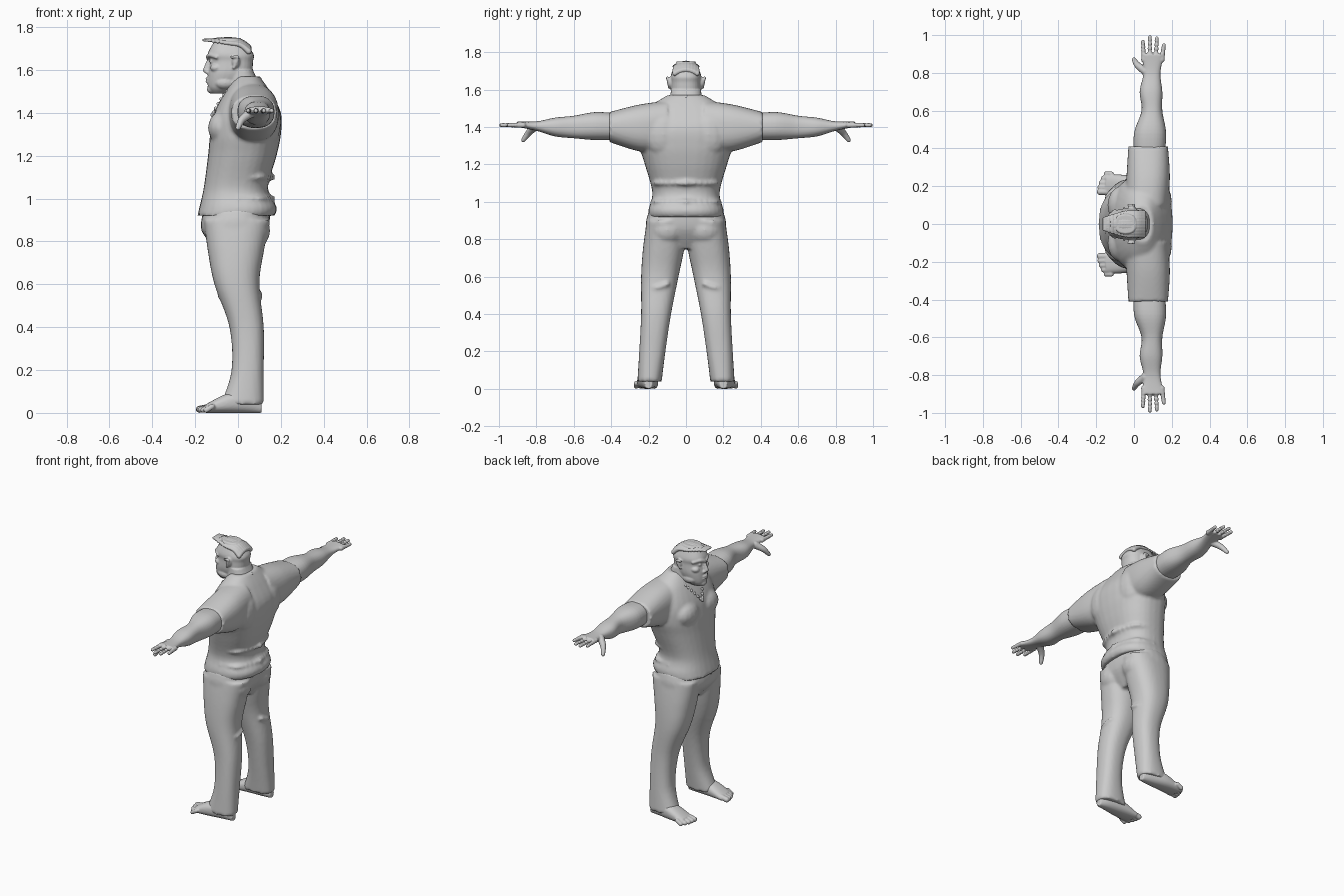
import bpy, bmesh, math
from mathutils import Vector, Matrix

cube = bpy.data.objects.get("Cube")
if cube:
    bpy.data.objects.remove(cube, do_unlink=True)

grey = bpy.data.materials.new("clay grey")
grey.use_nodes = True
grey.diffuse_color = (.6, .6, .6, 1)
grey.node_tree.nodes["Principled BSDF"].inputs["Base Color"].default_value = grey.diffuse_color


def smooth_path(rows, steps=6):
    """Interpolate equal-length rows with a curve passing through each of them."""
    rows = [Vector(row) for row in rows]
    last = len(rows) - 1
    path = []
    for i in range(last):
        before, start, end, after = (rows[min(max(k, 0), last)] for k in range(i - 1, i + 3))
        leave, arrive = (end - before) / 2, (after - start) / 2
        for step in range(steps):
            t = step / steps
            ease = t * t * (3 - 2 * t)
            path.append(start.lerp(end, ease) + leave * t * (1 - t) ** 2
                        - arrive * t * t * (1 - t))
    return path + [rows[last]]


def rounded(value, power=2.4):
    return math.copysign(abs(value) ** (2 / power), value)


def loft(bm, axis, rows, sides=32):
    """Each row is a position along the axis and the low and high extents across it."""
    rings = []
    for along, low_a, high_a, low_b, high_b in smooth_path(rows):
        ring = []
        for k in range(sides):
            angle = math.tau * k / sides
            a = (low_a + high_a) / 2 + (high_a - low_a) / 2 * rounded(math.cos(angle))
            b = (low_b + high_b) / 2 + (high_b - low_b) / 2 * rounded(math.sin(angle))
            place = {"x": (along, a, b), "y": (a, along, b), "z": (a, b, along)}
            ring.append(bm.verts.new(place[axis]))
        rings.append(ring)
    for low, high in zip(rings, rings[1:]):
        for k in range(sides):
            bm.faces.new((low[k - 1], low[k], high[k], high[k - 1]))
    bm.faces.new(rings[0])
    bm.faces.new(rings[-1])


def column(bm, rows):
    """Upright loft from rows of height, front, back and half width."""
    loft(bm, "z", [(z, front, back, -half, half) for z, front, back, half in rows])


def blob(bm, centre, size):
    matrix = Matrix.Translation(centre) @ Matrix.Diagonal((*size, 1))
    bmesh.ops.create_uvsphere(bm, u_segments=16, v_segments=10, radius=1, matrix=matrix)


def tube(bm, points, thick, thin):
    """Tapered roll made of closely spaced balls along a smooth path."""
    path = smooth_path(points)
    for i, point in enumerate(path):
        radius = thick + (thin - thick) * i / (len(path) - 1)
        blob(bm, point, (radius, radius, radius))


def mirror_side(bm):
    copy = bmesh.ops.duplicate(bm, geom=bm.verts[:] + bm.edges[:] + bm.faces[:])["geom"]
    verts = [item for item in copy if isinstance(item, bmesh.types.BMVert)]
    bmesh.ops.scale(bm, vec=(1, -1, 1), verts=verts)


def finish(bm, name, voxel=.005, smoothing=2):
    """Fuse the volumes into one smooth skin."""
    bmesh.ops.recalc_face_normals(bm, faces=bm.faces[:])
    mesh = bpy.data.meshes.new(name)
    bm.to_mesh(mesh)
    bm.free()
    mesh.materials.append(grey)
    mesh.shade_smooth()
    obj = bpy.data.objects.new(name, mesh)
    bpy.context.collection.objects.link(obj)
    fuse = obj.modifiers.new("fuse", "REMESH")
    fuse.mode = "VOXEL"
    fuse.voxel_size = voxel
    fuse.use_smooth_shade = True
    soften = obj.modifiers.new("soften", "SMOOTH")
    soften.iterations = smoothing


# Shirt: sleeve, chest, shoulder blade and waist folds, mirrored, then the torso
bm = bmesh.new()
loft(bm, "y", [(.1, -.05, .18, 1.26, 1.54), (.25, -.04, .19, 1.27, 1.52),
               (.41, -.03, .18, 1.32, 1.48)])
blob(bm, (-.07, .1, 1.33), (.07, .1, .08))
blob(bm, (.14, .12, 1.36), (.06, .1, .12))
for height in (1, 1.1):
    tube(bm, [(.16, 0, height), (.11, .15, height), (0, .18, height)], .015, .01)
mirror_side(bm)
column(bm, [(.92, -.19, .17, .2), (.96, -.18, .18, .2), (1.05, -.16, .14, .18),
            (1.2, -.14, .18, .22), (1.3, -.13, .2, .25), (1.4, -.11, .2, .25),
            (1.5, -.06, .15, .2), (1.57, -.01, .1, .1)])
finish(bm, "shirt", voxel=.01)

# Raised neckline with a V at the front
bm = bmesh.new()
tube(bm, [(.1, 0, 1.56), (.05, .1, 1.55), (-.05, .08, 1.5), (-.12, 0, 1.39)], .01, .01)
mirror_side(bm)
finish(bm, "collar")

# Trousers: leg, seat and knee folds, mirrored, then the hips
bm = bmesh.new()
loft(bm, "z", [(.04, -.08, .12, .13, .26), (.2, -.03, .12, .11, .25), (.4, -.04, .12, .08, .24),
               (.6, -.11, .1, .04, .24), (.75, -.14, .12, .01, .23), (.9, -.16, .15, 0, .21)])
blob(bm, (.08, .1, .85), (.07, .09, .08))
for x in (-.08, .1):
    tube(bm, [(x, .1, .56), (x, .17, .54), (0, .23, .57)], .012, .007)
mirror_side(bm)
column(bm, [(.75, -.09, .08, .1), (.85, -.17, .14, .21), (.95, -.16, .15, .2)])
finish(bm, "trousers", voxel=.01)

# Bare feet with a row of toes
bm = bmesh.new()
loft(bm, "x", [(-.15, .15, .26, 0, .04), (-.05, .15, .26, 0, .09),
               (.05, .16, .24, 0, .1), (.11, .18, .22, 0, .05)])
for i in range(5):
    y = .17 + i * .024
    radius = .017 - i * .001
    tip = i * i * .002 - .18
    tube(bm, [(-.12, y, .03), (tip, y, radius)], radius, radius)
mirror_side(bm)
finish(bm, "feet")

# Arms running into palms, with fingers and thumb
bm = bmesh.new()
loft(bm, "y", [(.34, 0, .16, 1.33, 1.47), (.48, 0, .17, 1.33, 1.48), (.6, .04, .15, 1.34, 1.46),
               (.7, .03, .15, 1.35, 1.45), (.8, .05, .14, 1.38, 1.43), (.9, .04, .16, 1.4, 1.43)])
for i in range(4):
    x = .052 + i * .032
    tip = .99 - .015 * (i - 1.3) ** 2
    tube(bm, [(x, .87, 1.41), (x + (i - 1) * .005, tip, 1.41)], .015, .011)
tube(bm, [(.06, .81, 1.4), (.02, .84, 1.37), (0, .87, 1.33)], .024, .012)
mirror_side(bm)
finish(bm, "arms")

# Head: brow, cheek, nostril, jaw and ear, mirrored
bm = bmesh.new()
tube(bm, [(-.14, .01, 1.66), (-.13, .04, 1.67), (-.1, .07, 1.66)], .011, .009)
blob(bm, (-.1, .05, 1.61), (.03, .025, .02))
blob(bm, (-.12, .03, 1.64), (.014, .015, .01))
blob(bm, (-.14, .01, 1.59), (.014, .012, .01))
blob(bm, (-.06, .05, 1.54), (.05, .03, .03))
blob(bm, (-.01, .08, 1.64), (.02, .02, .03))
tube(bm, [(-.03, .1, 1.66), (0, .1, 1.66), (-.02, .09, 1.61)], .007, .007)
mirror_side(bm)

# Skull, neck, nose, lips and chin
column(bm, [(1.49, -.12, -.06, .03), (1.52, -.14, 0, .06), (1.58, -.14, .06, .08),
            (1.64, -.13, .07, .08), (1.68, -.14, .07, .08), (1.75, -.1, .01, .05)])
column(bm, [(1.4, -.1, .12, .09), (1.5, -.06, .11, .09), (1.6, -.05, .07, .08)])
tube(bm, [(-.13, 0, 1.66), (-.15, 0, 1.6)], .009, .014)
for height in (1.545, 1.56):
    blob(bm, (-.14, 0, height), (.012, .025, .007))
blob(bm, (-.125, 0, 1.51), (.02, .03, .02))
finish(bm, "head")

# Short hair swept forward to a point
bm = bmesh.new()
for i in range(-4, 5):
    y = i * .015
    crown = 1.746 - i * i * .0012
    tube(bm, [(.05, y, crown - .04), (.01, y, crown - .01), (-.06, y, crown),
              (-.16, y / 2, 1.74)], .014, .007)
finish(bm, "hair", smoothing=1)
